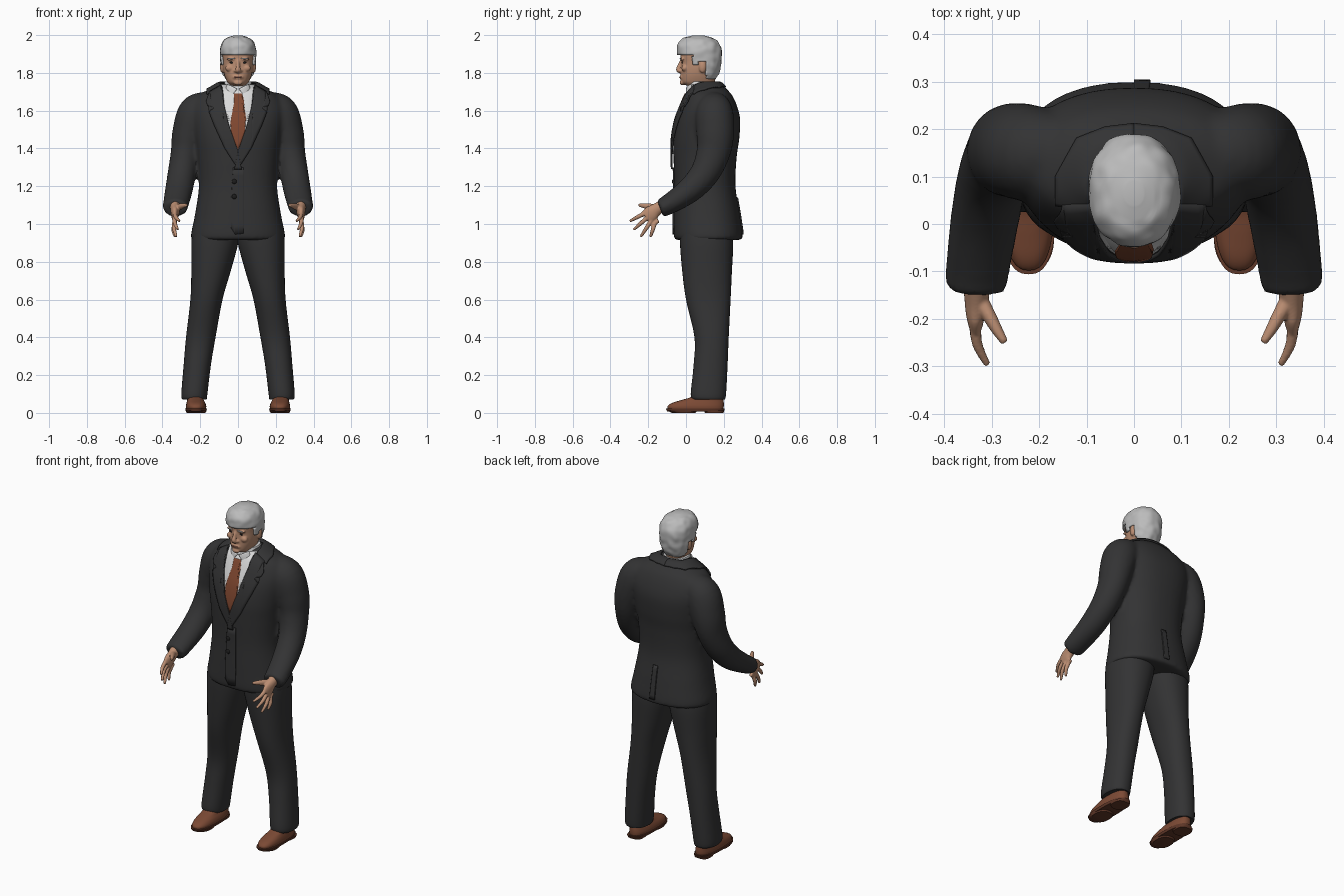
import bpy, bmesh, math
from mathutils import Vector, Matrix, noise
from mathutils.bvhtree import BVHTree

if "Cube" in bpy.data.objects:
    bpy.data.objects.remove(bpy.data.objects["Cube"])

made = []
FRONT, BACK, DOWN = Vector((0, 1, 0)), Vector((0, -1, 0)), Vector((0, 0, -1))
SIDES = ((1, "left"), (-1, "right"))


def colour(name, r, g, b):
    m = bpy.data.materials.new(name)
    m.use_nodes = True
    m.diffuse_color = (r, g, b, 1)
    bsdf = m.node_tree.nodes["Principled BSDF"]
    bsdf.inputs["Base Color"].default_value = (r, g, b, 1)
    bsdf.inputs["Roughness"].default_value = 0.8
    return m


suit = colour("charcoal cloth", .033, .033, .034)
dark = colour("black", .012, .012, .012)
white = colour("white shirt", .7, .7, .7)
rust = colour("rust tie", .22, .065, .03)
skin = colour("skin", .5, .27, .17)
grey = colour("grey hair", .5, .5, .5)
leather = colour("brown leather", .2, .068, .035)
sole_brown = colour("sole brown", .12, .04, .022)
lip = colour("lips", .33, .13, .09)


def spline(rows, k=5):
    """Catmull-Rom through rows of numbers."""
    out = []
    for i in range(len(rows) - 1):
        a, b, c, d = (rows[min(max(i + j, 0), len(rows) - 1)] for j in (-1, 0, 1, 2))
        for s in range(k):
            t = s / k
            out.append([.5 * (2 * q + (r - p) * t + (2 * p - 5 * q + 4 * r - w) * t * t
                              + (3 * q - p - 3 * r + w) * t ** 3)
                        for p, q, r, w in zip(a, b, c, d)])
    return out + [list(rows[-1])]


def bridge(bm, rings):
    rings = [[bm.verts.new(p) for p in ring] for ring in rings]
    n = len(rings[0])
    for a, b in zip(rings, rings[1:]):
        for i in range(n):
            bm.faces.new((a[i], a[(i + 1) % n], b[(i + 1) % n], b[i]))
    bm.faces.new(rings[0][::-1])
    bm.faces.new(rings[-1])


def stack(bm, rows, s=1, power=2.3, n=40, k=5):
    """Level rings: z, centre x, half width, front y, back y."""
    def f(v):
        return math.copysign(abs(v) ** (2 / power), v)
    ang = [math.tau * i / n for i in range(n)]
    bridge(bm, [[(s * (cx + w * f(math.cos(a))), (y0 + y1) / 2 + (y1 - y0) / 2 * f(math.sin(a)), z)
                 for a in ang] for z, cx, w, y0, y1 in spline(rows, k)])


def tube(bm, rows, s=1, n=24):
    """Rings along a path: x, y, z, radius across, radius other way."""
    pts = spline(rows)
    rings = []
    for i, (x, y, z, ra, rb) in enumerate(pts):
        t = (Vector(pts[min(i + 1, len(pts) - 1)][:3]) - Vector(pts[max(i - 1, 0)][:3])).normalized()
        v = Vector((1, 0, 0))
        v = (v - t * v.dot(t)).normalized()
        w = t.cross(v)
        ring = [Vector((x, y, z)) + v * ra * math.cos(a) + w * rb * math.sin(a)
                for a in (math.tau * j / n for j in range(n))]
        rings.append([(s * p.x, p.y, p.z) for p in ring])
    bridge(bm, rings)


def ball(bm, c, r):
    bmesh.ops.create_uvsphere(bm, u_segments=20, v_segments=12, radius=1,
                              matrix=Matrix.Translation(c) @ Matrix.Diagonal((*r, 1)))


def finish(bm, name, mat, voxel=0, smooth=6):
    bmesh.ops.recalc_face_normals(bm, faces=bm.faces)
    me = bpy.data.meshes.new(name)
    bm.to_mesh(me)
    bm.free()
    ob = bpy.data.objects.new(name, me)
    bpy.context.collection.objects.link(ob)
    if voxel:  # fuse overlapping forms into one skin
        mod = ob.modifiers.new("fuse", "REMESH")
        mod.mode, mod.voxel_size = "VOXEL", voxel
        mod = ob.modifiers.new("soften", "SMOOTH")
        mod.iterations = smooth
        dg = bpy.context.evaluated_depsgraph_get()
        ob.data = bpy.data.meshes.new_from_object(ob.evaluated_get(dg))
        ob.modifiers.clear()
    ob.data.materials.clear()
    ob.data.materials.append(mat)
    made.append(ob)
    return ob


def surface(ob):
    return BVHTree.FromPolygons([v.co for v in ob.data.vertices], [p.vertices for p in ob.data.polygons])


def drop(tree, p, d, gap):
    """Project a point along d onto a surface."""
    hit = tree.ray_cast(p - d * 3, d)[0] or tree.find_nearest(p + Vector((0, .1, 0)))[0]
    return hit - d * gap


def plate(name, mat, tree, outline, d=FRONT, gap=.004, thick=.009, s=1):
    bm = bmesh.new()
    flat = [Vector((s * a, b, 1.7)) if d == DOWN else Vector((s * a, 0, b)) for a, b in outline]
    bm.faces.new([bm.verts.new(p) for p in flat])
    bmesh.ops.triangulate(bm, faces=bm.faces[:])
    bmesh.ops.subdivide_edges(bm, edges=bm.edges[:], cuts=7, use_grid_fill=True)
    for v in bm.verts:
        v.co = drop(tree, v.co.copy(), d, gap)
    ob = finish(bm, name, mat)
    mod = ob.modifiers.new("cloth", "SOLIDIFY")
    mod.thickness, mod.offset = thick, 0


# Jacket body and sleeves
bm = bmesh.new()
stack(bm, [(.915, 0, .235, -.05, .285), (.935, 0, .25, -.065, .3), (1.05, 0, .228, -.065, .285),
           (1.2, 0, .207, -.062, .262), (1.35, 0, .215, -.066, .268), (1.45, 0, .23, -.066, .282),
           (1.55, 0, .245, -.05, .287), (1.62, 0, .245, -.025, .272), (1.68, 0, .21, 0, .245),
           (1.715, 0, .15, .02, .215), (1.745, 0, .1, .035, .185)])
for s, _ in SIDES:
    tube(bm, [(.15, .15, 1.645, .065, .075), (.215, .15, 1.59, .1, .1), (.257, .155, 1.48, .092, .1),
              (.277, .145, 1.38, .079, .09), (.297, .1, 1.27, .075, .078), (.313, .02, 1.18, .073, .068),
              (.329, -.09, 1.105, .068, .054), (.332, -.138, 1.083, .064, .048)], s)
jacket = finish(bm, "jacket", suit, .011, 5)
cloth = surface(jacket)

# Shirt front, tie, lapels, collar and seams
plate("shirt_front", white, cloth, [(-.09, 1.735), (.09, 1.735), (.065, 1.58), (0, 1.37), (-.065, 1.58)], gap=.002)
plate("tie", rust, cloth, [(-.022, 1.69), (.022, 1.69), (.02, 1.645), (.04, 1.54), (.036, 1.48),
                           (0, 1.39), (-.036, 1.48), (-.04, 1.54), (-.02, 1.645)], gap=.008)
for s, side in SIDES:
    plate(side + "_lapel", suit, cloth, [(.088, 1.735), (.15, 1.70), (.168, 1.65), (.16, 1.625), (.125, 1.615),
                                         (.152, 1.59), (.125, 1.52), (.07, 1.40), (0, 1.29), (-.02, 1.29),
                                         (0, 1.385), (.05, 1.53), (.073, 1.63)], gap=.012, s=s)
    plate(side + "_collar", suit, cloth, [(0, .16), (.07, .145), (.095, .08), (.095, .03), (.165, .04),
                                          (.165, .1), (.12, .18), (.06, .203), (0, .21)], DOWN, .006, s=s)
plate("front_overlap", suit, cloth, [(-.025, 1.3), (.03, 1.3), (.03, .95), (-.015, .945), (-.038, .98), (-.038, 1.1)],
      gap=.002)
plate("back_vent", suit, cloth, [(0, 1.14), (.03, 1.14), (.035, .945), (0, .945)], BACK, .002)
for i, z in enumerate((1.225, 1.145)):
    bm = bmesh.new()
    ball(bm, drop(cloth, Vector((-.02, 0, z)), FRONT, .006), (.013, .007, .013))
    finish(bm, f"button_{i + 1}", dark)

# Shirt collar around the neck
bm = bmesh.new()
stack(bm, [(1.66, 0, .092, .005, .175), (1.71, 0, .084, .008, .17), (1.755, 0, .07, .018, .158)])
neckband = finish(bm, "shirt_collar", white)
for s, side in SIDES:
    plate(side + "_collar_point", white, surface(neckband), [(.004, 1.715), (.055, 1.74), (.075, 1.69), (.045, 1.665)],
          gap=.006, thick=.006, s=s)

# Trousers and shoes
for s, side in SIDES:
    bm = bmesh.new()
    stack(bm, [(.07, .23, .064, .035, .205), (.1, .231, .069, .025, .212), (.25, .216, .072, .04, .22),
               (.4, .197, .078, .045, .226), (.6, .167, .085, 0, .236), (.75, .143, .104, -.02, .243),
               (.9, .123, .124, -.032, .25), (.98, .118, .12, -.03, .24)], s, 2.2)
    finish(bm, side + "_trouser_leg", suit)
    bm = bmesh.new()
    stack(bm, [(.018, .222, .052, -.095, .198), (.035, .222, .054, -.097, .2), (.052, .223, .05, -.075, .2),
               (.068, .225, .044, -.025, .198), (.085, .227, .042, .03, .195), (.11, .228, .042, .05, .19)], s, 2.5)
    finish(bm, side + "_shoe", leather)
    bm = bmesh.new()
    stack(bm, [(.008, .222, .054, -.1, .2), (.022, .222, .058, -.106, .205)], s, 2.6, k=1)
    stack(bm, [(0, .225, .046, .1, .198), (.012, .225, .048, .095, .203)], s, 2.8, k=1)
    stack(bm, [(0, .222, .05, -.075, .05), (.012, .222, .054, -.1, .06)], s, 2.4, k=1)
    finish(bm, side + "_shoe_sole", sole_brown)

# Hands with spread fingers
tips = [(.309, -.297, 1.015), (.318, -.277, .97), (.326, -.24, .932), (.333, -.188, .932)]
for s, side in SIDES:
    bm = bmesh.new()
    tube(bm, [(.332, -.11, 1.105, .03, .032), (.332, -.155, 1.078, .026, .033), (.334, -.185, 1.055, .021, .042),
              (.334, -.21, 1.035, .015, .038)], s)
    for i, (x, y, z) in enumerate(tips):
        bx, by, bz = .335, -.213 + .016 * i, 1.06 - .019 * i
        tube(bm, [(bx, by + .02, bz + .015, .011, .011), (bx, by, bz, .012, .012),
                  ((bx + x) / 2 + .008, (by + y) / 2, (bz + z) / 2, .011, .011), (x, y, z, .007, .007)], s, 12)
    tube(bm, [(.328, -.155, 1.085, .018, .018), (.305, -.195, 1.092, .015, .017),
              (.288, -.225, 1.097, .012, .013), (.272, -.25, 1.1, .008, .008)], s, 12)
    finish(bm, side + "_hand", skin, .004, 3)

# Head: skull, nose, brow, cheeks, chin and ears fused
bm = bmesh.new()
stack(bm, [(1.64, 0, .06, .035, .15), (1.715, 0, .059, .032, .145), (1.738, 0, .05, -.008, .148),
           (1.752, 0, .058, -.024, .152), (1.785, 0, .071, -.027, .16), (1.82, 0, .079, -.026, .17),
           (1.86, 0, .082, -.026, .178), (1.9, 0, .084, -.03, .18), (1.94, 0, .078, -.02, .17),
           (1.97, 0, .055, 0, .14), (1.985, 0, .03, .03, .1)])
tube(bm, [(0, -.018, 1.868, .009, .012), (0, -.032, 1.84, .01, .012), (0, -.042, 1.815, .015, .011),
          (0, -.026, 1.803, .012, .008)])
ball(bm, (0, -.02, 1.748), (.024, .014, .014))
ball(bm, (0, -.022, 1.777), (.03, .013, .013))
for s, _ in SIDES:
    ball(bm, (s * .035, -.019, 1.873), (.026, .012, .008))
    ball(bm, (s * .046, -.008, 1.825), (.022, .016, .018))
    ball(bm, (s * .014, -.03, 1.81), (.009, .01, .007))
    ball(bm, (s * .084, .088, 1.833), (.012, .02, .033))
head = finish(bm, "head", skin, .005, 3)
face = surface(head)

# Eyes, brows and mouth
for s, side in SIDES:
    for part, mat, x, z, r in (("eye", dark, .033, 1.855, (.012, .003, .005)),
                               ("eyebrow", grey, .035, 1.876, (.02, .004, .004))):
        bm = bmesh.new()
        ball(bm, drop(face, Vector((s * x, 0, z)), FRONT, 0), r)
        finish(bm, f"{side}_{part}", mat)
bm = bmesh.new()
ball(bm, drop(face, Vector((0, 0, 1.777)), FRONT, -.002), (.024, .005, .004))
finish(bm, "mouth", lip)

# Hair shell trimmed along the hairline
bm = bmesh.new()
stack(bm, [(1.76, 0, .068, 0, .155), (1.8, 0, .086, -.02, .176), (1.86, 0, .095, -.038, .188),
           (1.92, 0, .096, -.049, .19), (1.96, 0, .084, -.04, .172), (1.985, 0, .058, -.012, .142),
           (1.999, 0, .02, .04, .09)], 1, 2.15, 72, 7)


def below_hairline(c):
    line = 1.893 if c.y < .035 else 1.84 if c.y < .066 else 1.86 if c.y < .108 else 1.766
    return c.z < line


bmesh.ops.delete(bm, geom=[f for f in bm.faces if below_hairline(f.calc_center_median())], context="FACES")
bm.normal_update()
for v in bm.verts:
    v.co += v.normal * .005 * noise.noise(v.co * 28) * (1 if v.co.z < 1.99 else 0)
hair = finish(bm, "hair", grey)
mod = hair.modifiers.new("thickness", "SOLIDIFY")
mod.thickness, mod.offset = .014, -1

# Smooth shading with sharp edges kept
bpy.ops.object.select_all(action="DESELECT")
for ob in made:
    ob.select_set(True)
bpy.context.view_layer.objects.active = jacket
bpy.ops.object.shade_smooth_by_angle(angle=math.radians(45))
